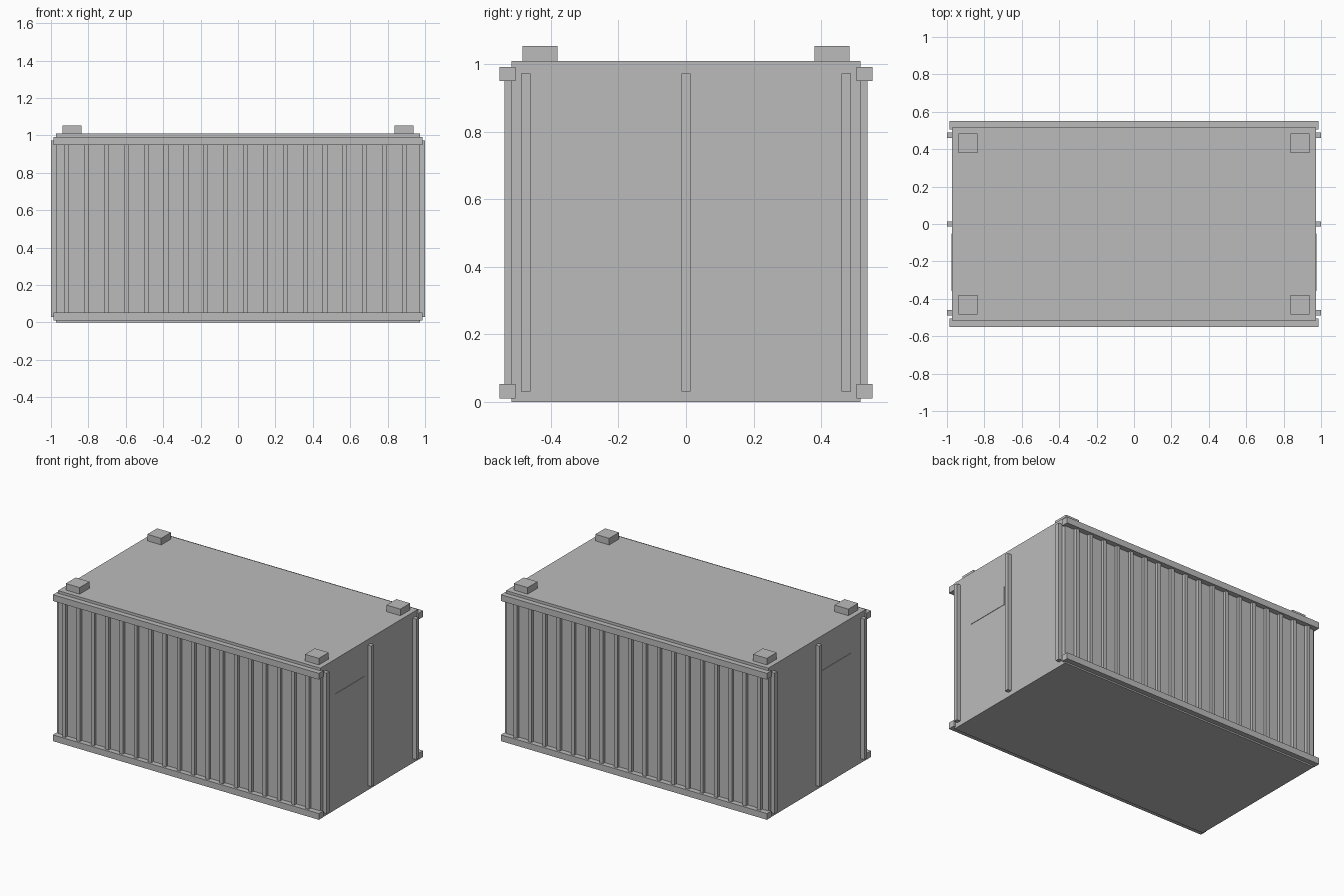
import bpy
import bmesh
from mathutils import Matrix, Vector

cube = bpy.data.objects.get("Cube")
if cube:
    bpy.data.objects.remove(cube, do_unlink=True)

grey = bpy.data.materials.new("container_grey")
grey.use_nodes = True
colour = (0.5, 0.5, 0.5, 1)
grey.diffuse_color = colour
grey.node_tree.nodes["Principled BSDF"].inputs["Base Color"].default_value = colour


def boxes(name, spans):
    """One object from boxes given as ((x0, x1), (y0, y1), (z0, z1))."""
    bm = bmesh.new()
    for span in spans:
        centre = Vector([(a + b) / 2 for a, b in span])
        size = Vector([b - a for a, b in span])
        bmesh.ops.create_cube(
            bm, size=1, matrix=Matrix.LocRotScale(centre, None, size))
    mesh = bpy.data.meshes.new(name)
    bm.to_mesh(mesh)
    bm.free()
    mesh.materials.append(grey)
    obj = bpy.data.objects.new(name, mesh)
    bpy.context.collection.objects.link(obj)
    return obj


def sided(sign, inner, outer):
    """Span on the positive or negative side of an axis."""
    return tuple(sorted((sign * inner, sign * outer)))


LENGTH, WIDTH, HEIGHT = 0.973, 0.517, 1.01

# Main body
boxes("container_body", [((-LENGTH, LENGTH), (-WIDTH, WIDTH), (0, HEIGHT))])

for side, sy in (("front", -1), ("back", 1)):
    # Long rails along the bottom and top edges
    for level, z in (("bottom", 0.01), ("top", 0.95)):
        boxes(f"{side}_{level}_rail",
              [((-0.987, 0.987), sided(sy, 0.505, 0.552), (z, z + 0.042))])

    # Upright wall ribs
    starts = [-0.928 + 0.1062 * i for i in range(18)]
    boxes(f"{side}_wall_ribs",
          [((x, x + 0.025), sided(sy, 0.51, 0.537), (0.03, 0.97)) for x in starts])

for side, sx in (("left", 1), ("right", -1)):
    # Vertical end bars
    boxes(f"{side}_end_bars",
          [(sided(sx, 0.965, 1.0), (y - 0.014, y + 0.014), (0.03, 0.973))
           for y in (-0.475, 0, 0.475)])

    # Thin plate on the end wall
    boxes(f"{side}_end_plate",
          [(sided(sx, 0.97, 0.976), (-0.358, -0.05), (0.654, 0.778))])

    # Stacking blocks on the roof
    for end, sy in (("front", -1), ("back", 1)):
        boxes(f"{end}_{side}_roof_block",
              [(sided(sx, 0.836, 0.939), sided(sy, 0.38, 0.484), (HEIGHT - 0.01, 1.054))])
